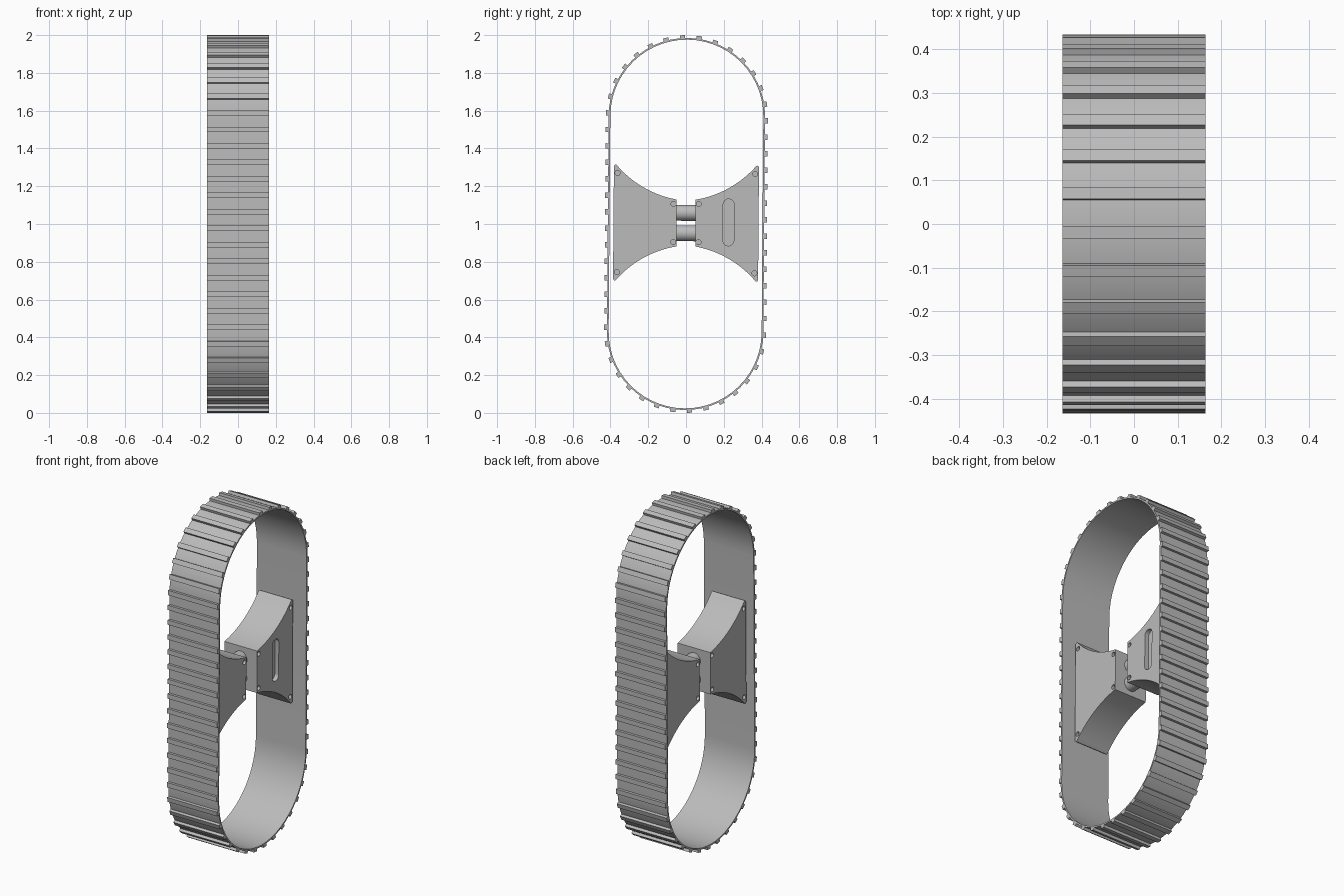
import bpy, bmesh
from math import sin, cos, pi, radians, atan2, hypot
from mathutils import Matrix, Vector

cube = bpy.data.objects.get("Cube")
if cube:
    bpy.data.objects.remove(cube, do_unlink=True)

grey = bpy.data.materials.new("plain grey")
grey.use_nodes = True
grey.diffuse_color = (0.5, 0.5, 0.5, 1)
grey.node_tree.nodes["Principled BSDF"].inputs["Base Color"].default_value = (0.5, 0.5, 0.5, 1)

# Local y/z are measured from the centre, then tilted slightly and lifted
PLACE = Matrix.Translation((0, 0, 1)) @ Matrix.Rotation(radians(-0.45), 4, 'X')
HALF_WIDTH = 0.163
STRAIGHT = 0.571          # half length of the straight run
RADIUS = 0.414            # outer radius of the band
BLOCK_X = (-0.125, 0.089)
BLOCK_Z = 0.005


def finish(name, bm, smooth=True):
    bmesh.ops.recalc_face_normals(bm, faces=bm.faces)
    mesh = bpy.data.meshes.new(name)
    bm.to_mesh(mesh)
    bm.free()
    obj = bpy.data.objects.new(name, mesh)
    bpy.context.collection.objects.link(obj)
    mesh.materials.append(grey)
    obj.matrix_world = PLACE
    if smooth:
        shade(obj)
    return obj


def select(obj):
    bpy.ops.object.select_all(action='DESELECT')
    obj.select_set(True)
    bpy.context.view_layer.objects.active = obj


def shade(obj):
    select(obj)
    bpy.ops.object.shade_smooth_by_angle(angle=radians(30))


def prism(bm, outline, x0, x1):
    """Extrude a closed y/z outline along x."""
    a, b = [[bm.verts.new((x, y, z)) for y, z in outline] for x in (x0, x1)]
    bm.faces.new(a)
    bm.faces.new(b)
    n = len(outline)
    for i in range(n):
        j = (i + 1) % n
        bm.faces.new((a[i], a[j], b[j], b[i]))


def stadium(r, half, steps=28, y=0, z=0):
    """Rounded-end vertical loop; half = 0 gives a circle."""
    pts = []
    for side, start in ((1, 0), (-1, pi)):
        for i in range(steps + 1):
            if half == 0 and i == steps:
                continue
            a = start + pi * i / steps
            pts.append((y + r * cos(a), z + side * half + r * sin(a)))
    return pts


# Band: thin closed loop
bm = bmesh.new()
loops = []
for r in (RADIUS, RADIUS - 0.009):
    for x in (-HALF_WIDTH, HALF_WIDTH):
        loops.append([bm.verts.new((x, y, z)) for y, z in stadium(r, STRAIGHT)])
n = len(loops[0])
for p, q in ((0, 1), (1, 3), (3, 2), (2, 0)):
    for i in range(n):
        j = (i + 1) % n
        bm.faces.new((loops[p][i], loops[p][j], loops[q][j], loops[q][i]))
finish("track_band", bm)


# Treads: bars evenly spaced around the band
def along(s):
    """Point on the band and its outward angle, s measured from the top."""
    arc, run = pi * RADIUS, 2 * STRAIGHT
    s %= 2 * (arc + run)
    flip = 1
    s += arc / 2
    if s >= arc + run:
        s -= arc + run
        flip = -flip
        if s >= arc + run:
            s -= arc + run
            flip = -flip
    if s < arc:
        a = s / RADIUS
        p = Vector((RADIUS * cos(a), STRAIGHT + RADIUS * sin(a)))
    else:
        a = pi
        p = Vector((-RADIUS, STRAIGHT - (s - arc)))
    return p * flip, a + (0 if flip > 0 else pi)


COUNT = 56
bm = bmesh.new()
for k in range(COUNT):
    p, a = along(0.026 + k * (2 * pi * RADIUS + 4 * STRAIGHT) / COUNT)
    out, side = Vector((cos(a), sin(a))), Vector((-sin(a), cos(a)))
    bar = [p + out * h + side * w for h, w in
           ((-0.003, -0.014), (0.015, -0.014), (0.015, 0.014), (-0.003, 0.014))]
    prism(bm, bar, -HALF_WIDTH, HALF_WIDTH)
finish("track_treads", bm, smooth=False)


# Flared blocks: concave top and bottom, straight inner and outer sides
def flare_outline(side):
    inner, tip = Vector((0.05, 0.124)), Vector((0.368, 0.303))
    chord = tip - inner
    half = radians(19.5)
    r = chord.length / (2 * sin(half))
    lean = atan2(chord.y, chord.x)
    centre = inner + r * Vector((-sin(lean - half), cos(lean - half)))
    upper = []
    for i in range(21):
        a = lean - half + 2 * half * i / 20
        upper.append(centre + r * Vector((sin(a), -cos(a))))
    upper += [Vector(v) for v in ((0.373, 0.307), (0.379, 0.306), (0.383, 0.3), (0.384, 0.288))]
    pts = [(v.x, v.y) for v in upper] + [(v.x, -v.y) for v in reversed(upper)]
    return [(side * y, z + BLOCK_Z) for y, z in pts]


def make_block(name, side, slot):
    bm = bmesh.new()
    prism(bm, flare_outline(side), *BLOCK_X)
    block = finish(name, bm, smooth=False)
    # Blind screw holes on both faces, and the slot on the left face
    bm = bmesh.new()
    depth = 0.025
    for x0, x1 in ((BLOCK_X[0] - 0.02, BLOCK_X[0] + depth), (BLOCK_X[1] - depth, BLOCK_X[1] + 0.02)):
        for y, z in ((0.364, 0.263), (0.067, 0.101)):
            for up in (1, -1):
                prism(bm, stadium(0.0135, 0, 10, side * y, up * z + BLOCK_Z), x0, x1)
    if slot:
        prism(bm, stadium(0.029, 0.095, 12, 0.225, BLOCK_Z + 0.005), BLOCK_X[1] - depth, BLOCK_X[1] + 0.02)
    cutter = finish("cutter", bm, smooth=False)
    cutter.hide_render = True
    mod = block.modifiers.new("holes", 'BOOLEAN')
    mod.operation, mod.solver, mod.object = 'DIFFERENCE', 'EXACT', cutter
    select(block)
    bpy.ops.object.modifier_apply(modifier=mod.name)
    bpy.data.objects.remove(cutter, do_unlink=True)
    shade(block)


make_block("front_block", -1, False)
make_block("back_block", 1, True)

# Connecting rods between the blocks
for name, z in (("upper_rod", 0.054), ("lower_rod", -0.054)):
    bm = bmesh.new()
    bmesh.ops.create_cone(
        bm, cap_ends=True, segments=32, radius1=0.042, radius2=0.042, depth=0.11,
        matrix=Matrix.Translation((-0.018, 0, z + BLOCK_Z)) @ Matrix.Rotation(pi / 2, 4, 'X'))
    finish(name, bm)
